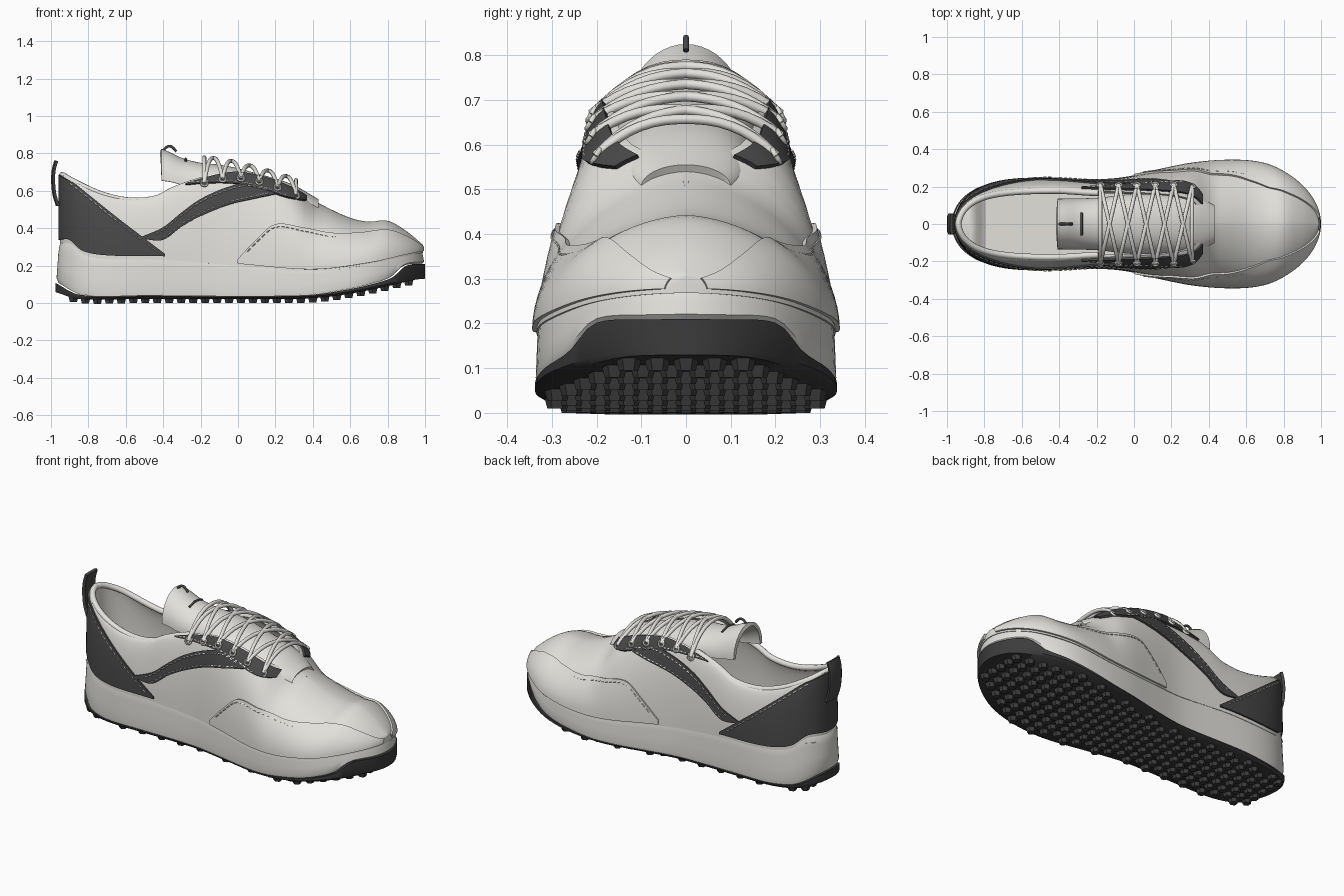
import bpy, bmesh, math
from mathutils import Vector, Matrix

if "Cube" in bpy.data.objects:
    bpy.data.objects.remove(bpy.data.objects["Cube"])


def material(name, rgb):
    m = bpy.data.materials.new(name)
    m.use_nodes = True
    m.diffuse_color = (*rgb, 1)
    m.node_tree.nodes["Principled BSDF"].inputs["Base Color"].default_value = (*rgb, 1)
    return m


WHITE = material("off_white", (.76, .75, .71))
CHARCOAL = material("charcoal", (.065, .065, .065))
RUBBER = material("dark_rubber", (.045, .045, .045))


def smooth(*pts):
    """Smooth curve value(x) through the given (x, value) points."""
    n = len(pts)

    def slope(i):
        a, b = pts[max(i - 1, 0)], pts[min(i + 1, n - 1)]
        return (b[1] - a[1]) / (b[0] - a[0])

    def value(x):
        x = min(max(x, pts[0][0]), pts[-1][0])
        i = next(k for k in range(n - 1) if x <= pts[k + 1][0])
        (x0, a), (x1, b) = pts[i], pts[i + 1]
        h = x1 - x0
        t = (x - x0) / h
        e = t * t * (3 - 2 * t)
        return a + (b - a) * e + h * t * (1 - t) * ((1 - t) * slope(i) - t * slope(i + 1))
    return value


def finish(ob, mat, angle=40):
    """Apply modifiers, colour and shade."""
    ob.data.materials.append(mat)
    bpy.ops.object.select_all(action='DESELECT')
    ob.select_set(True)
    bpy.context.view_layer.objects.active = ob
    bpy.ops.object.convert(target='MESH')
    bpy.ops.object.shade_smooth_by_angle(angle=math.radians(angle))
    return ob


def add(name, data):
    ob = bpy.data.objects.new(name, data)
    bpy.context.scene.collection.objects.link(ob)
    return ob


def loft(name, sections, mat, thick=0, offset=0):
    """Skin equal-length half sections, mirror across y, optionally thicken."""
    n = len(sections[0])
    verts = [p for s in sections for p in s]
    faces = [(i * n + j, i * n + j + 1, (i + 1) * n + j + 1, (i + 1) * n + j)
             for i in range(len(sections) - 1) for j in range(n - 1)]
    me = bpy.data.meshes.new(name)
    me.from_pydata(verts, [], faces)
    bm = bmesh.new()
    bm.from_mesh(me)
    bmesh.ops.remove_doubles(bm, verts=bm.verts, dist=.0001)
    # orient the half shell outwards, judged by its largest side-facing area
    if sum(f.normal.y * f.calc_area() for f in bm.faces) < 0:
        bmesh.ops.reverse_faces(bm, faces=bm.faces)
    bm.to_mesh(me)
    bm.free()
    ob = add(name, me)
    mod = ob.modifiers.new("mirror", 'MIRROR')
    mod.use_axis = (False, True, False)
    if thick:
        mod = ob.modifiers.new("thickness", 'SOLIDIFY')
        mod.thickness, mod.offset = thick, offset
    return finish(ob, mat)


def tubes(name, paths, radius, mat, res=2):
    cu = bpy.data.curves.new(name, 'CURVE')
    cu.dimensions = '3D'
    cu.bevel_depth, cu.bevel_resolution, cu.use_fill_caps = radius, res, True
    for path in paths:
        sp = cu.splines.new('POLY')
        sp.points.add(len(path) - 1)
        for p, co in zip(sp.points, path):
            p.co = (*co, 1)
    return finish(add(name, cu), mat, 60)


def span(a, b, n):
    return [a + (b - a) * i / n for i in range(n + 1)]


def rounded_span(a, b, n):
    return [(a + b) / 2 - (b - a) / 2 * math.cos(math.pi * i / n) for i in range(n + 1)]


# Shape curves along the length
breadth = smooth((-1, .25), (-.7, .25), (-.3, .24), (-.1, .245), (.1, .28), (.3, .32),
                 (.5, .34), (.7, .34), (.85, .31), (1, .27))
sole_low = smooth((-.98, .06), (-.85, .022), (-.5, .022), (.3, .022), (.45, .03), (.6, .05),
                  (.8, .09), (.95, .125), (1, .13))
sole_mid = smooth((-.98, .11), (-.85, .045), (-.5, .042), (.35, .042), (.6, .075), (.75, .11),
                  (.83, .14), (.9, .2), (1, .21))
sole_top = smooth((-.98, .34), (-.9, .35), (-.83, .29), (-.7, .265), (-.4, .26), (0, .23),
                  (.4, .2), (.7, .235), (.9, .28), (1, .3))
rim_half = smooth((-1, .21), (-.7, .195), (-.4, .19), (-.25, .18), (0, .17), (.2, .155),
                  (.32, .12), (.42, 0), (.5, 0), (1, 0))
rim_z = smooth((-.95, .69), (-.9, .66), (-.75, .59), (-.6, .555), (-.45, .565), (-.36, .61),
               (-.25, .65), (-.1, .69), (0, .7), (.15, .67), (.3, .61), (.42, .54), (.6, .455),
               (.7, .435), (.8, .44), (.9, .385), (.99, .31))


def end_round(x, a, b):
    u = abs(2 * x - a - b) / (b - a)
    return math.sqrt(max(0, 1 - u ** 6))


def sole_half(x):
    return breadth(x) * end_round(x, -.975, 1)


HEEL, TOE = -.952, .99


def wall(x, z, out=0):
    """Point on the left wall of the upper at length x and height z."""
    e = end_round(x, HEEL, TOE)
    w = breadth(x) * e * .99
    r = min(rim_half(x) * e, w)
    low, high = sole_top(x) - .03, rim_z(x)
    z = min(max(z, low), high)
    t = (z - low) / (high - low)
    return Vector((x, r + (w - r) * max(0, 1 - t ** 2.1) ** .6 + out, z))


def panel(name, a, b, low, high, mat, thick=.018, n=40):
    """Overlay patch lying on both walls between two height curves."""
    cap = lambda x, z: min(z, rim_z(x) - .006)
    rows = [[wall(x, cap(x, z)) for z in span(low(x), max(high(x), low(x) + .003), 8)]
            for x in rounded_span(a, b, n)]
    return loft(name, rows, mat, thick)


def both(path):
    return [path, [Vector((p[0], -p[1], p[2])) for p in path]]


def stitches(name, a, b, height, step=.026):
    paths = []
    for i in range(int((b - a) / step)):
        x = a + i * step
        paths += both([wall(q, height(q), .012) for q in (x, x + step * .6)])
    tubes(name, paths, .0032, WHITE, 0)


# Sole
stations = rounded_span(-.975, 1, 64)
loft("outsole", [[(x, 0, sole_low(x)), (x, sole_half(x) * .94, sole_low(x)),
                  (x, sole_half(x), sole_low(x) + .012), (x, sole_half(x), sole_mid(x)),
                  (x, 0, sole_mid(x))] for x in stations], RUBBER)
levels = ((0, .985), (.12, .995), (.4, .99), (.7, .985), (.93, .975), (1, .955))
loft("midsole", [[(x * s, sole_half(x) * s, sole_mid(x) + (sole_top(x) - sole_mid(x)) * t)
                  for t, s in levels] + [(x * .955, 0, sole_top(x))] for x in stations], WHITE)

# Tread lugs
bm = bmesh.new()
for row in range(29):
    x = -.88 + row * .064
    for k in range(-5, 6):
        y = (k + row % 2 / 2) * .064
        if abs(y) < sole_half(x) * .94 - .025:
            bmesh.ops.create_cone(bm, cap_ends=True, segments=6, radius1=.022, radius2=.03,
                                  depth=.03, matrix=Matrix.Translation((x, y, sole_low(x) - .007)))
me = bpy.data.meshes.new("tread_lugs")
bm.to_mesh(me)
bm.free()
finish(add("tread_lugs", me), RUBBER, 20)

# Upper shell, collar and insole
loft("upper", [[wall(x, sole_top(x) - .03 + (rim_z(x) - sole_top(x) + .03) * math.sin(a))
                for a in span(0, math.pi / 2, 16)] for x in rounded_span(HEEL, TOE, 80)],
     WHITE, .025, -1)
collar = [wall(x, 1) + Vector((.012, -.012, -.006)) for x in rounded_span(HEEL, -.2, 40)]
collar[0].y = 0
tubes("collar_padding", [[Vector((p.x, -p.y, p.z)) for p in collar[:0:-1]] + collar],
      .017, WHITE, 3)
loft("insole", [[(x, sole_half(x) * .9, .29), (x, 0, .29)] for x in rounded_span(-.93, .5, 20)],
     WHITE)

# Overlays on the upper
counter_top = smooth((-.95, .69), (-.9, .66), (-.65, .46), (-.39, .262))
panel("heel_counter", HEEL, -.39, lambda x: sole_top(x) - .01, counter_top, CHARCOAL)
stripe_top = smooth((-.52, .352), (-.4, .405), (-.3, .485), (-.2, .555), (-.05, .62), (.07, .64),
                    (.22, .592))
stripe_low = smooth((-.52, .345), (-.4, .338), (-.3, .41), (-.2, .465), (-.05, .525), (.1, .56),
                    (.22, .585))
panel("side_stripe", -.52, .22, stripe_low, stripe_top, CHARCOAL)
stay_low = smooth((-.28, .63), (-.15, .64), (0, .635), (.15, .6), (.25, .565), (.36, .545))
panel("eyestay", -.28, .36, stay_low, rim_z, CHARCOAL, .024)
cap_top = smooth((0, .235), (.1, .34), (.2, .42), (.35, .4), (.5, .37), (.65, .37), (.8, .385),
                 (.9, .35), (.985, .3))
panel("toe_overlay", 0, .985, lambda x: sole_top(x) - .02, cap_top, WHITE, .02, 60)

stitches("counter_stitching", -.9, -.42, lambda x: counter_top(x) - .02)
stitches("stripe_upper_stitching", -.44, .18, lambda x: stripe_top(x) - .014)
stitches("stripe_lower_stitching", -.4, .18, lambda x: stripe_low(x) + .014)
stitches("eyestay_stitching", -.25, .32, lambda x: stay_low(x) + .014)
stitches("toe_stitching", .05, .93, lambda x: cap_top(x) - .014)

# Tongue
tongue_z = smooth((-.41, .825), (-.36, .805), (-.3, .775), (-.2, .75), (-.1, .74), (0, .72),
                  (.2, .665), (.3, .63), (.43, .555))
tongue_half = smooth((-.41, .135), (-.2, .14), (0, .16), (.25, .15), (.36, .135), (.43, .1))
tongue_drop = smooth((-.41, .17), (-.2, .12), (.2, .1), (.43, .05))


def tongue(x, a, lift=0):
    return Vector((x, tongue_half(x) * math.sin(a),
                   tongue_z(x) + lift - tongue_drop(x) * (1 - math.cos(a))))


loft("tongue", [[tongue(x, a) for a in span(0, math.pi / 2, 12)] for x in span(-.41, .43, 28)],
     WHITE, .022, -1)
tubes("tongue_loop", [[(-.4 + .07 * t, 0, .805 + .034 * math.sin(math.pi * (t * .85 + .1)))
                       for t in span(0, 1, 10)]], .007, CHARCOAL)
tubes("tongue_tag", [[tongue(-.28, a, .003) for a in span(-.45, .45, 10)]], .006, CHARCOAL)

# Laces and eyelets
rows = span(-.18, .31, 5)


def anchor(x, side):
    p = wall(x, rim_z(x) - .03, .016)
    return Vector((p.x, p.y * side, p.z))


def lace(x0, x1):
    a, b = anchor(x0, -1), anchor(x1, 1)
    path = []
    for t in span(0, 1, 16):
        p = a.lerp(b, t)
        lift = 1 - abs(2 * t - 1) ** 2.4
        p.z += (tongue_z(p.x) + .032 - p.z) * lift
        path.append(p)
    return path


paths = [lace(rows[-1], rows[-1]), lace(rows[0], rows[0])]
for p, q in zip(rows, rows[1:]):
    paths += [lace(p, q), lace(q, p)]
tubes("laces", paths, .011, WHITE)
rings = []
for x in rows:
    c = anchor(x, 1)
    rings += both([c + Vector((.017 * math.cos(a), -.009 * math.sin(a), .015 * math.sin(a)))
                   for a in span(0, 2 * math.pi, 14)])
tubes("eyelets", rings, .006, WHITE, 1)

# Heel pull tab
tab = smooth((.52, -.966), (.58, -.984), (.65, -.991), (.71, -.988), (.76, -.975))
loft("pull_tab", [[(tab(z), 0, z), (tab(z), .04, z), (tab(z) + .006, .052, z)]
                  for z in span(.52, .76, 14)], CHARCOAL, .016)
